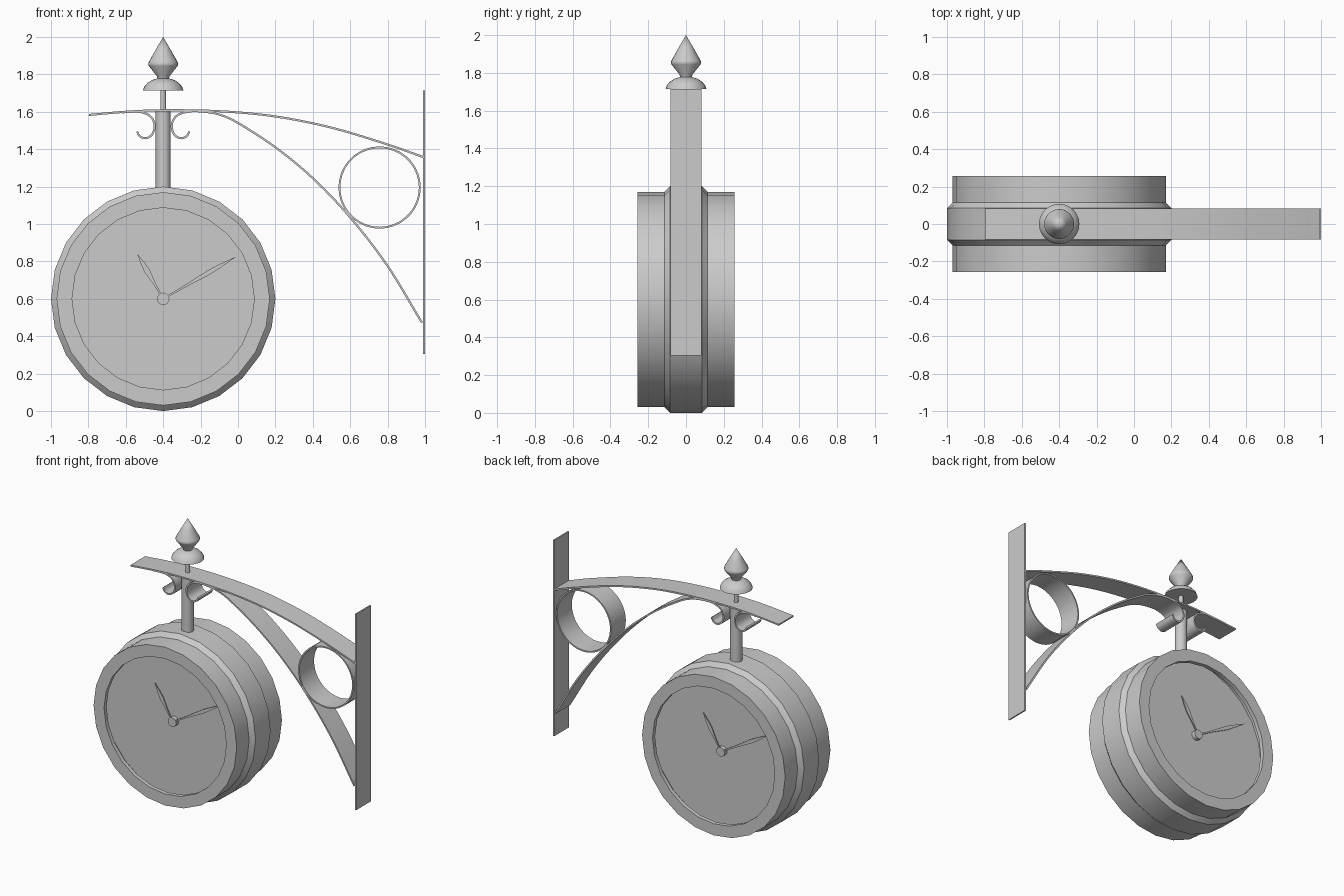
import bpy, bmesh, math
from mathutils import Vector, Matrix

cube = bpy.data.objects.get("Cube")
if cube:
    bpy.data.objects.remove(cube, do_unlink=True)

# One plain grey for the whole piece
GREY = (0.6, 0.6, 0.6, 1)
mat = bpy.data.materials.new("plain_grey")
mat.use_nodes = True
mat.diffuse_color = GREY
mat.node_tree.nodes["Principled BSDF"].inputs["Base Color"].default_value = GREY

POST_X, CLOCK_Z, HALF_W = -0.4, 0.6, 0.083


def finish(name, bm, loc=(0, 0, 0), turn=0, sharp=31):
    bmesh.ops.remove_doubles(bm, verts=bm.verts, dist=1e-5)
    bmesh.ops.recalc_face_normals(bm, faces=bm.faces)
    me = bpy.data.meshes.new(name)
    bm.to_mesh(me)
    bm.free()
    me.shade_smooth()
    me.set_sharp_from_angle(angle=math.radians(sharp))
    me.materials.append(mat)
    ob = bpy.data.objects.new(name, me)
    ob.location = loc
    ob.rotation_euler.z = turn
    bpy.context.collection.objects.link(ob)
    return ob


def lathe(name, profile, axis, loc, steps=24, turn=0, sharp=31):
    """Revolve (radius, height) pairs around the y or z axis."""
    bm = bmesh.new()
    up = Vector((0, 1, 0) if axis == "y" else (0, 0, 1))
    vs = [bm.verts.new(Vector((r, 0, 0)) + up * h) for r, h in profile]
    es = [bm.edges.new(p) for p in zip(vs, vs[1:])]
    bmesh.ops.spin(bm, geom=vs + es, cent=(0, 0, 0), axis=up,
                   angle=math.tau, steps=steps, use_duplicate=False)
    return finish(name, bm, loc, turn, sharp)


def smooth_path(pts, n=6):
    """Catmull-Rom samples through the control points."""
    p = [Vector(q) for q in pts]
    p = [2 * p[0] - p[1]] + p + [2 * p[-1] - p[-2]]
    out = []
    for a, b, c, d in zip(p, p[1:], p[2:], p[3:]):
        for i in range(n):
            t = i / n
            out.append(0.5 * (2 * b + (c - a) * t + (2 * a - 5 * b + 4 * c - d) * t ** 2
                              + (3 * b - a - 3 * c + d) * t ** 3))
    return out + [p[-2]]


def strap(name, pts, thick=0.011):
    """Flat iron bar following a path in the xz plane."""
    path = smooth_path(pts)
    bm = bmesh.new()
    rows = []
    for i, p in enumerate(path):
        d = (path[min(i + 1, len(path) - 1)] - path[max(i - 1, 0)]).normalized()
        n = Vector((-d.y, d.x)) * thick / 2
        rows.append([bm.verts.new((q.x, y, q.y)) for q, y in
                     ((p + n, -HALF_W), (p + n, HALF_W), (p - n, HALF_W), (p - n, -HALF_W))])
    for a, b in zip(rows, rows[1:]):
        for k in range(4):
            j = (k + 1) % 4
            bm.faces.new((a[k], a[j], b[j], b[k]))
    bm.faces.new(rows[0])
    bm.faces.new(rows[-1])
    return finish(name, bm)


def hand(name, length, angle, width, turn):
    """Leaf-shaped clock hand, angle measured clockwise from twelve."""
    bm = bmesh.new()
    half = [(0.004, 0), (0.006, 0.3), (width, 0.62), (width * 0.7, 0.78)]
    outline = half + [(0, 1)] + [(-x, z) for x, z in reversed(half)]
    face = bm.faces.new([bm.verts.new((x, -0.176, z * length)) for x, z in outline])
    ext = bmesh.ops.extrude_face_region(bm, geom=[face])
    bmesh.ops.translate(bm, vec=(0, 0.006, 0),
                        verts=[v for v in ext["geom"] if isinstance(v, bmesh.types.BMVert)])
    bmesh.ops.rotate(bm, verts=bm.verts, matrix=Matrix.Rotation(angle, 3, "Y"))
    return finish(name, bm, (POST_X, 0, CLOCK_Z), turn)


# Two-faced clock drum: overhanging front lips, dials set deep behind them
side = [(0, -0.15), (0.555, -0.15), (0.555, -0.228), (0.487, -0.228), (0.487, -0.257),
        (0.57, -0.257), (0.57, -0.115), (0.6, -0.085)]
lathe("clock_drum", side + [(r, -y) for r, y in reversed(side)], "y", (POST_X, 0, CLOCK_Z))

# Hands and hub on both dials
for label, turn in (("front", 0), ("back", math.pi)):
    hand(label + "_hour_hand", 0.28, math.radians(-30), 0.015, turn)
    hand(label + "_minute_hand", 0.455, math.radians(60), 0.013, turn)
    lathe(label + "_hand_hub", [(0, -0.18), (0.033, -0.18), (0.033, -0.148), (0, -0.148)],
          "y", (POST_X, 0, CLOCK_Z), 16, turn)

# Hanging post, thin rod and turned finial
lathe("hanging_post", [(0, 1.17), (0.04, 1.17), (0.04, 1.606), (0, 1.606)], "z", (POST_X, 0, 0))
lathe("finial_rod", [(0, 1.6), (0.015, 1.6), (0.015, 1.73), (0, 1.73)], "z", (POST_X, 0, 0), 16)
lathe("finial_cap", [(0, 1.715), (0.108, 1.715), (0.101, 1.735), (0.083, 1.755),
                     (0.06, 1.77), (0.035, 1.777), (0, 1.78)], "z", (POST_X, 0, 0))
lathe("finial_spike", [(0, 1.77), (0.03, 1.775), (0.034, 1.79), (0.077, 1.845), (0.08, 1.855),
                       (0.077, 1.866), (0.04, 1.932), (0, 2)], "z", (POST_X, 0, 0), sharp=60)

# Bracket straps
strap("top_strap", [(-0.797, 1.583), (-0.6, 1.6), (-0.4, 1.608), (-0.1, 1.603), (0.2, 1.575),
                    (0.5, 1.515), (0.8, 1.425), (0.99, 1.358)])
curl = [(-0.26, 1.495), (-0.276, 1.468), (-0.31, 1.459), (-0.343, 1.482), (-0.354, 1.53),
        (-0.33, 1.577), (-0.27, 1.6)]
strap("lower_strap", curl + [(-0.2, 1.602), (-0.1, 1.585), (0, 1.54), (0.2, 1.41), (0.4, 1.245),
                             (0.6, 1.035), (0.8, 0.775), (0.983, 0.473)])
strap("left_scroll", [(2 * POST_X - x, z) for x, z in curl] + [(-0.62, 1.597)])

# Ring brace between the straps
r0, r1 = 0.21, 0.22
lathe("ring_brace", [(r0, -HALF_W), (r1, -HALF_W), (r1, HALF_W), (r0, HALF_W), (r0, -HALF_W)],
      "y", (0.757, 0, 1.195), 36)

# Wall plate
bm = bmesh.new()
bmesh.ops.create_cube(bm, size=1)
bmesh.ops.scale(bm, vec=(0.01, 2 * HALF_W, 1.41), verts=bm.verts)
finish("wall_plate", bm, (0.995, 0, 1.01))
